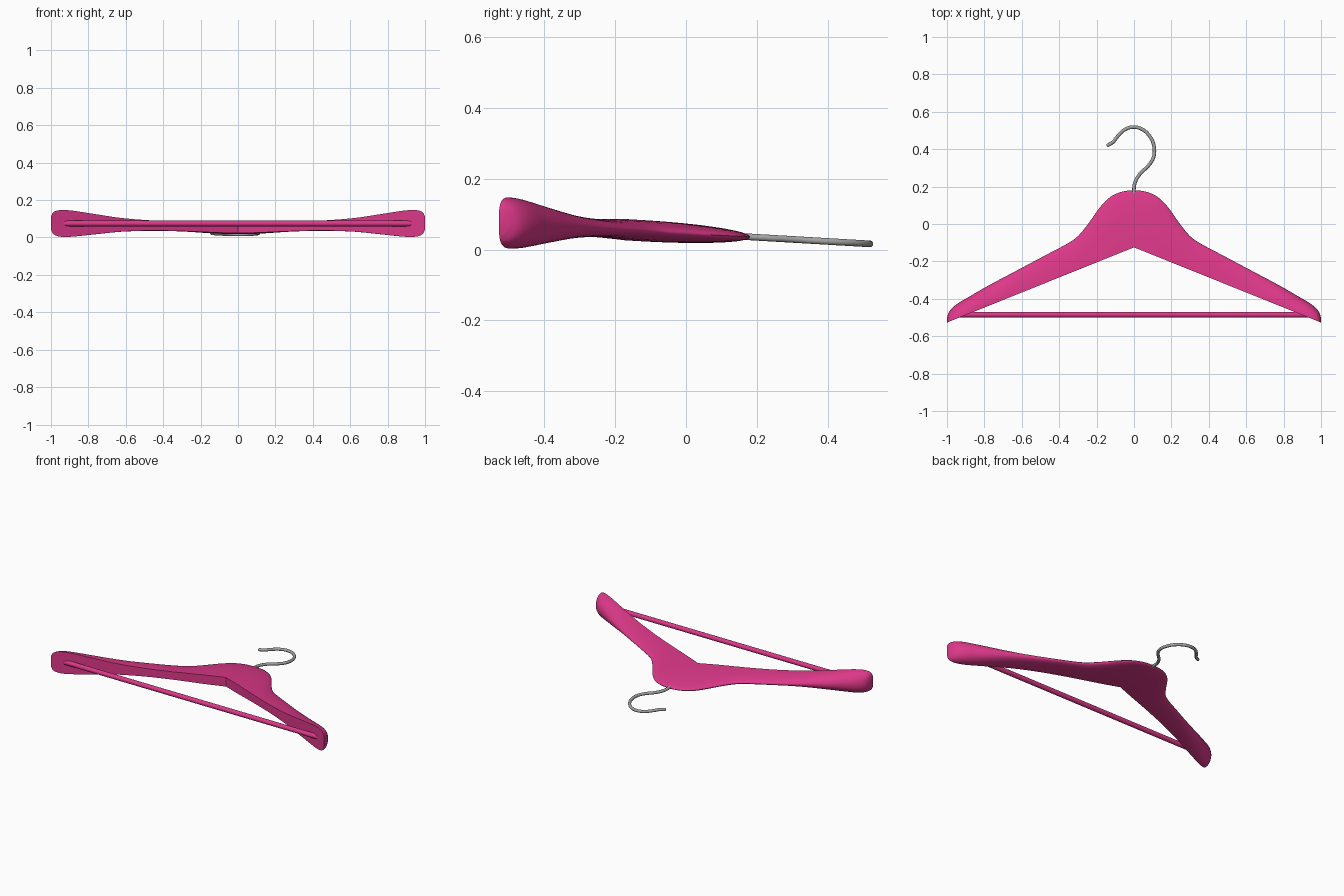
import bpy, bmesh, math
from mathutils import Vector

if "Cube" in bpy.data.objects:
    bpy.data.objects.remove(bpy.data.objects["Cube"])


def material(name, rgb):
    m = bpy.data.materials.new(name)
    m.diffuse_color = (*rgb, 1)
    m.use_nodes = True
    m.node_tree.nodes["Principled BSDF"].inputs["Base Color"].default_value = m.diffuse_color
    return m


PINK = material("pink", (0.72, 0.04, 0.25))
STEEL = material("steel grey", (0.36, 0.36, 0.36))


def plane_z(y):
    """Height of the hanger's slightly tilted middle plane."""
    return 0.046 - 0.058 * y


def catmull(points, steps):
    """Smooth curve through the points."""
    p = [Vector(q) for q in points]
    p = [2 * p[0] - p[1]] + p + [2 * p[-1] - p[-2]]
    out = []
    for i in range(1, len(p) - 2):
        a, b, c, d = p[i - 1:i + 3]
        for k in range(steps):
            t = k / steps
            out.append(0.5 * (2 * b + (c - a) * t + (2 * a - 5 * b + 4 * c - d) * t * t
                              + (3 * b - a - 3 * c + d) * t ** 3))
    return out + [p[-2]]


def finish(name, bm, mat):
    bmesh.ops.recalc_face_normals(bm, faces=bm.faces)
    me = bpy.data.meshes.new(name)
    bm.to_mesh(me)
    bm.free()
    ob = bpy.data.objects.new(name, me)
    bpy.context.collection.objects.link(ob)
    me.materials.append(mat)
    bpy.ops.object.select_all(action='DESELECT')
    ob.select_set(True)
    bpy.context.view_layer.objects.active = ob
    bpy.ops.object.shade_smooth_by_angle(angle=math.radians(40))
    return ob


def loft(bm, rings, cap_start, cap_end):
    rows = [[bm.verts.new(c) for c in r] for r in rings]
    n = len(rows[0])
    for a, b in zip(rows, rows[1:]):
        for i in range(n):
            j = (i + 1) % n
            bm.faces.new((a[i], a[j], b[j], b[i]))
    if cap_start:
        bm.faces.new(rows[0])
    if cap_end:
        bm.faces.new(rows[-1])


def tube(name, path, radius, mat, sides=16, dome=False):
    """Round rod along a path, optionally with a rounded far end."""
    path = [Vector(p) for p in path]
    radii = [radius] * len(path)
    if dome:
        d = (path[-1] - path[-2]).normalized()
        end = path[-1]
        for k in range(1, 5):
            a = k / 4 * math.radians(85)
            path.append(end + d * radius * math.sin(a))
            radii.append(radius * math.cos(a))
    rings = []
    for i, p in enumerate(path):
        t = (path[min(i + 1, len(path) - 1)] - path[max(i - 1, 0)]).normalized()
        u = t.cross(Vector((0, 0, 1))).normalized()
        w = u.cross(t)
        rings.append([p + radii[i] * (u * math.cos(a) + w * math.sin(a))
                      for a in (2 * math.pi * k / sides for k in range(sides))])
    bm = bmesh.new()
    loft(bm, rings, True, True)
    return finish(name, bm, mat)


# Shoulder body: stations of x, upper edge y, half thickness
stations = [
    (0, 0.181, 0.030), (0.06, 0.174, 0.030), (0.115, 0.152, 0.030), (0.155, 0.120, 0.029),
    (0.19, 0.079, 0.028), (0.246, 0.0, 0.027), (0.30, -0.065, 0.026), (0.36, -0.107, 0.026),
    (0.46, -0.160, 0.027), (0.62, -0.245, 0.036), (0.78, -0.330, 0.056), (0.88, -0.388, 0.069),
    (0.935, -0.420, 0.072), (0.97, -0.447, 0.067), (0.99, -0.472, 0.055), (1.0, -0.502, 0.034),
]
rings = []
for x, yu, t in catmull(stations, 4):
    yl = -0.125 - 0.402 * x          # straight lower edge
    ring = []
    for k in range(25):              # half-round section, flat underneath
        a = math.pi * (k / 24 - 0.5)
        y = yl + (yu - yl) * math.cos(a)
        ring.append((x, y, plane_z(y) + t * math.sin(a)))
    rings.append(ring)
bm = bmesh.new()
loft(bm, rings, False, True)
body = finish("shoulder_body", bm, PINK)
mir = body.modifiers.new("mirror", 'MIRROR')
mir.use_mirror_merge = False         # keeps the centre seam

# Trouser bar
tube("trouser_bar", [(-0.935, -0.485, 0.075), (0, -0.485, 0.075), (0.935, -0.485, 0.075)],
     0.0155, PINK, 20)

# Wire hook
hook = [(0, 0.13), (0, 0.19), (0.008, 0.228), (0.032, 0.268), (0.078, 0.313), (0.104, 0.355),
        (0.109, 0.402), (0.095, 0.452), (0.062, 0.494), (0.02, 0.516), (-0.022, 0.516),
        (-0.058, 0.499), (-0.088, 0.468), (-0.112, 0.438), (-0.138, 0.422)]
tube("wire_hook", catmull([(x, y, plane_z(y)) for x, y in hook], 4), 0.0095, STEEL, 14, True)
